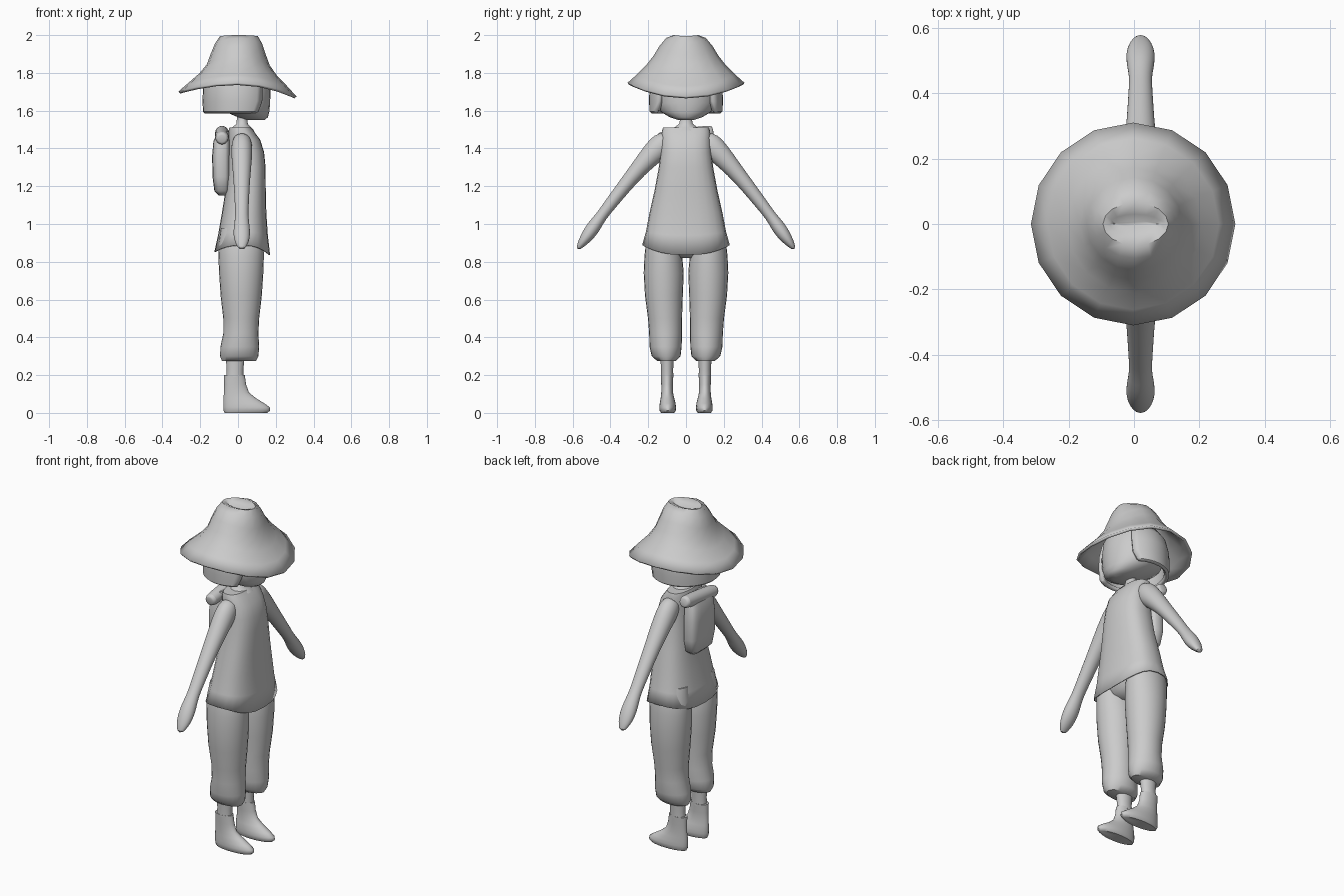
import bpy, bmesh, math
from mathutils import Vector

grey = bpy.data.materials.new("plain grey")
grey.diffuse_color = (0.6, 0.6, 0.6, 1)


def finish(name, bm, subdivide=0, thickness=0, angle=40):
    bmesh.ops.recalc_face_normals(bm, faces=bm.faces)
    me = bpy.data.meshes.new(name)
    bm.to_mesh(me)
    bm.free()
    ob = bpy.data.objects.new(name, me)
    bpy.context.collection.objects.link(ob)
    me.materials.append(grey)
    if thickness:
        m = ob.modifiers.new("thickness", 'SOLIDIFY')
        m.thickness, m.offset = thickness, -1
    if subdivide:
        m = ob.modifiers.new("smooth", 'SUBSURF')
        m.levels = m.render_levels = subdivide
    bpy.ops.object.select_all(action='DESELECT')
    ob.select_set(True)
    bpy.context.view_layer.objects.active = ob
    bpy.ops.object.shade_smooth_by_angle(angle=math.radians(angle))
    return ob


def skin(rings, caps=(True, True), closed=True):
    """Bridge equal rings of points into a surface."""
    bm = bmesh.new()
    rows = [[bm.verts.new(p) for p in r] for r in rings]
    n = len(rows[0])
    for a, b in zip(rows, rows[1:]):
        for i in range(n if closed else n - 1):
            j = (i + 1) % n
            bm.faces.new((a[i], a[j], b[j], b[i]))
    if caps[0]:
        bm.faces.new(rows[0][::-1])
    if caps[1]:
        bm.faces.new(rows[-1])
    return bm


def power(v, e):
    return math.copysign(abs(v) ** e, v)


def ring(x0, x1, y, z, cy=0, n=24, e=1.0, front=0, back=0):
    """Horizontal oval; front and back drop its height towards +x and -x."""
    pts = []
    for i in range(n):
        t = 2 * math.pi * i / n
        c, s = math.cos(t), math.sin(t)
        drop = (front if c > 0 else back) * c * c
        pts.append(((x0 + x1) / 2 + (x1 - x0) / 2 * power(c, e),
                    cy + y * power(s, e), z - drop))
    return pts


# Hat: sixteen-sided sagging brim and a crown with a lengthwise dent
hat = [(-.315, .31, .31, 1.747, .072, .045), (-.265, .26, .262, 1.79, .06, .045),
       (-.205, .205, .21, 1.842, .055, .045), (-.165, .168, .172, 1.89, .05, .045),
       (-.145, .148, .142, 1.94, .045, .04), (-.122, .128, .105, 1.985, .03, .03),
       (-.095, .105, .065, 2.0, .005, .005), (-.075, .085, .03, 1.985, -.005, -.005),
       (-.06, .07, .008, 1.972, 0, 0)]
finish("hat", skin([ring(a, b, y, z, n=16, front=f, back=k) for a, b, y, z, f, k in hat],
                   (False, True)), thickness=.015, angle=50)

# Head
head = [(.05, .14, .04, 1.55), (.0, .158, .085, 1.565), (-.07, .166, .135, 1.595),
        (-.14, .17, .165, 1.64), (-.16, .172, .175, 1.70), (-.155, .165, .165, 1.78),
        (-.11, .12, .11, 1.86)]
finish("head", skin([ring(*h) for h in head]), angle=60)

# Hair: bob shell open around the face
hair = [(.175, .18, 1.585, 58), (.185, .193, 1.595, 54), (.188, .196, 1.65, 47),
        (.185, .193, 1.72, 45), (.17, .175, 1.79, 45), (.13, .13, 1.85, 45)]
rows = []
for rx, ry, z, start in hair:
    ts = [math.radians(start + (360 - 2 * start) * i / 24) for i in range(25)]
    rows.append([(rx * math.cos(t), ry * math.sin(t), z) for t in ts])
finish("hair", skin(rows, (False, False), closed=False), thickness=.025)

# Neck
neck = [(-.045, .085, .075, 1.495), (-.03, .07, .06, 1.512), (-.008, .052, .036, 1.53),
        (-.006, .05, .03, 1.56), (-.006, .05, .03, 1.62)]
finish("neck", skin([ring(*k) for k in neck]), angle=60)

# Shirt: flared tunic with a hem dipping at front and back
shirt = [(-.125, .17, .232, .888, .052, .035), (-.105, .158, .212, .96, .02, .015),
         (-.085, .15, .193, 1.06, 0, 0), (-.066, .147, .166, 1.18, 0, 0),
         (-.058, .146, .144, 1.30, 0, 0), (-.057, .138, .134, 1.38, 0, 0),
         (-.055, .118, .13, 1.445, 0, 0), (-.052, .085, .128, 1.49, 0, 0),
         (-.045, .07, .122, 1.51, 0, 0)]
finish("shirt", skin([ring(a, b, y, z, e=.8, front=f, back=k)
                      for a, b, y, z, f, k in shirt], (False, True)), thickness=.006)

# Hips joining the trouser legs under the shirt
hips = [(-.04, .07, .05, .82), (-.08, .11, .13, .85), (-.09, .13, .19, .91),
        (-.07, .12, .17, 1.0)]
finish("hips", skin([ring(*h) for h in hips]), angle=60)

# Rucksack
pack = [(-.10, -.055, .06, 1.15), (-.125, -.045, .095, 1.175), (-.135, -.04, .11, 1.25),
        (-.137, -.04, .108, 1.36), (-.13, -.04, .1, 1.44), (-.105, -.045, .085, 1.49)]
finish("rucksack", skin([ring(*p, e=.6) for p in pack]), angle=50)


def limb(name, path, n=16, x=.02):
    """Tube in the y-z plane; each point gives y, z, x radius, side radius."""
    rings = []
    for i, (y, z, rx, rs) in enumerate(path):
        a, b = path[max(i - 1, 0)], path[min(i + 1, len(path) - 1)]
        d = Vector((0, b[0] - a[0], b[1] - a[1])).normalized()
        side = d.cross(Vector((1, 0, 0)))
        rings.append([Vector((x, y, z)) + Vector((rx * math.cos(t), 0, 0))
                      + side * rs * math.sin(t)
                      for t in (2 * math.pi * k / n for k in range(n))])
    return finish(name, skin(rings), subdivide=1, angle=60)


# Bedroll strapped across the top of the rucksack
limb("bedroll", [(-.145, 1.452, .022, .022), (-.14, 1.453, .036, .036), (-.06, 1.463, .038, .038),
                 (.06, 1.478, .038, .038), (.14, 1.488, .036, .036), (.145, 1.489, .022, .022)],
     x=-.085)

arm = [(.085, 1.46, .04, .04), (.125, 1.425, .057, .068), (.18, 1.37, .057, .06),
       (.25, 1.293, .05, .046), (.33, 1.195, .042, .038), (.40, 1.105, .038, .034),
       (.45, 1.04, .034, .029), (.485, .99, .043, .038), (.52, .94, .046, .036),
       (.55, .9, .036, .024), (.574, .866, .016, .01)]
leg = [(-.085, .095, .05, .275, .103), (-.095, .108, .076, .3, .105),
       (-.093, .112, .085, .35, .108), (-.078, .108, .087, .42, .108),
       (-.078, .112, .09, .5, .111), (-.092, .126, .1, .62, .117),
       (-.1, .134, .106, .74, .118), (-.104, .137, .1, .83, .12),
       (-.102, .135, .088, .9, .124), (-.09, .12, .07, .98, .12)]
shoe = [(-.07, .155, .035, .0, .097), (-.076, .17, .043, .012, .097),
        (-.078, .168, .044, .03, .097), (-.078, .14, .042, .05, .097),
        (-.077, .095, .036, .078, .098), (-.074, .058, .031, .108, .1),
        (-.073, .043, .031, .15, .1), (-.075, .036, .033, .2, .1)]
ankle = [(-.062, .028, .033, .19, .1), (-.06, .028, .032, .23, .1), (-.065, .036, .036, .3, .1)]

for side, s in (("left", 1), ("right", -1)):
    limb(side + "_arm", [(s * y, z, rx, rs) for y, z, rx, rs in arm])
    for part, rows in (("trouser_leg", leg), ("shoe", shoe), ("ankle", ankle)):
        finish(f"{side}_{part}", skin([ring(a, b, y, z, cy=s * c) for a, b, y, z, c in rows]),
               angle=50)
